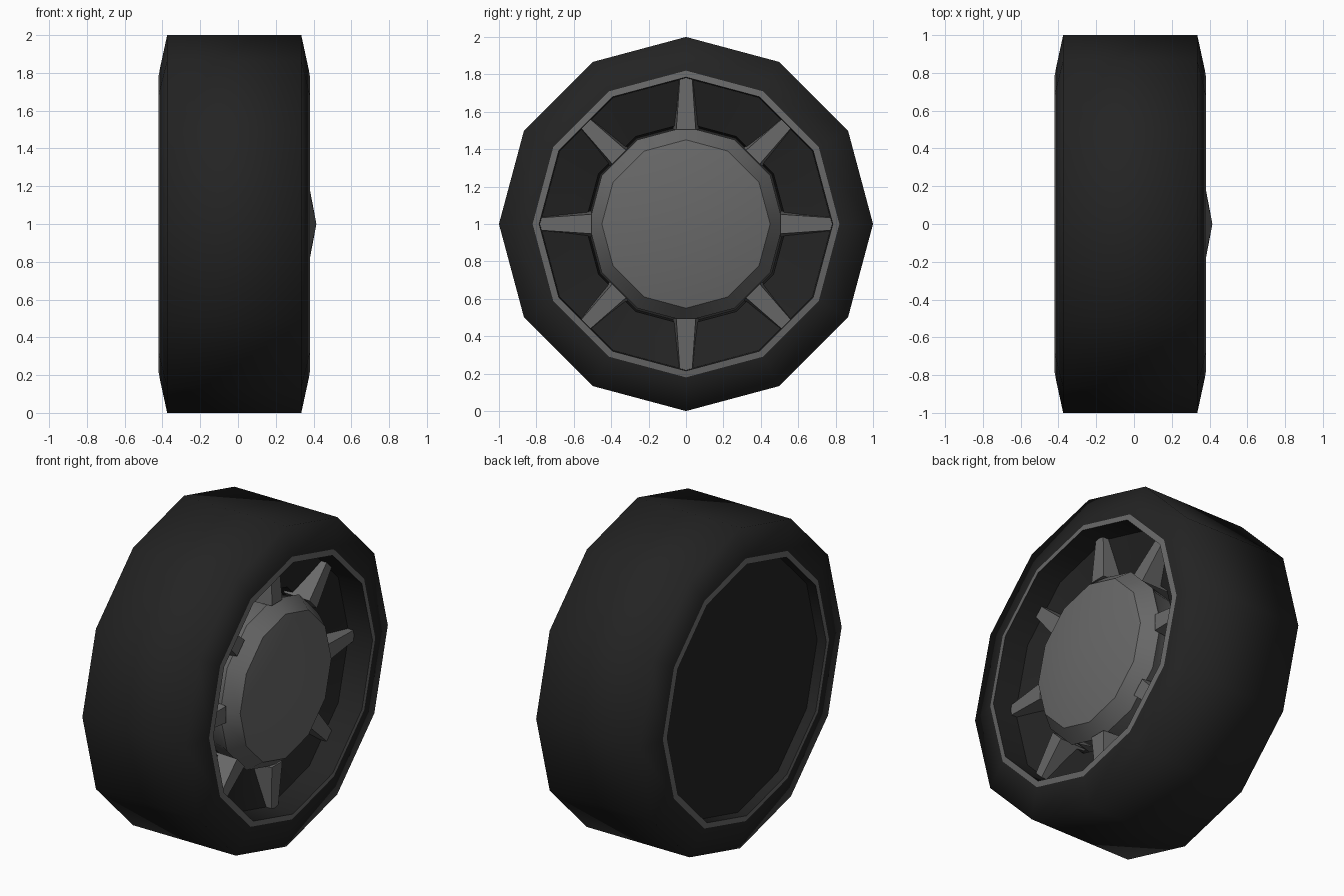
import bpy, bmesh, math
from mathutils import Matrix

if "Cube" in bpy.data.objects:
    bpy.data.objects.remove(bpy.data.objects["Cube"])

def material(name, v):
    m = bpy.data.materials.new(name)
    m.diffuse_color = (v, v, v, 1)
    m.use_nodes = True
    m.node_tree.nodes["Principled BSDF"].inputs["Base Color"].default_value = m.diffuse_color
    return m

RUBBER = material("black rubber", 0.017)
METAL = material("grey metal", 0.14)
SIDES = 12

def finish(bm, name, mat, angle):
    me = bpy.data.meshes.new(name)
    bm.to_mesh(me)
    bm.free()
    ob = bpy.data.objects.new(name, me)
    bpy.context.collection.objects.link(ob)
    me.materials.append(mat)
    if angle:
        bpy.ops.object.select_all(action='DESELECT')
        ob.select_set(True)
        bpy.context.view_layer.objects.active = ob
        bpy.ops.object.shade_smooth_by_angle(angle=math.radians(angle))
    return ob

def lathe(name, profile, mat, angle):
    """Spin (x, radius) points about the wheel axle; run from back to front on outer skins."""
    bm = bmesh.new()
    rings = []
    for x, r in profile:
        if r == 0:
            rings.append([bm.verts.new((x, 0, 1))] * SIDES)
        else:
            rings.append([bm.verts.new((x, r * math.cos(2 * math.pi * k / SIDES),
                                        1 + r * math.sin(2 * math.pi * k / SIDES)))
                          for k in range(SIDES)])
    for a, b in zip(rings, rings[1:]):
        for k in range(SIDES):
            j = (k + 1) % SIDES
            quad = [a[k], a[j], b[j], b[k]]
            bm.faces.new(list(dict.fromkeys(quad)))
    return finish(bm, name, mat, angle)

# tyre: tread and both sidewalls, fully smooth
lathe("tyre", [(-0.414, 0.82), (-0.375, 1), (0.335, 1), (0.374, 0.82)], RUBBER, 120)
# thin metal lips on both sides
lathe("front_rim_lip", [(0.374, 0.82), (0.38, 0.785)], METAL, 30)
lathe("back_rim_lip", [(-0.42, 0.785), (-0.414, 0.82)], METAL, 30)
# recessed dish behind the spokes, and the back plate
lathe("front_dish", [(0.38, 0.785), (0.22, 0.78), (0.15, 0.54), (0.06, 0.53), (0.06, 0)], RUBBER, 30)
lathe("back_plate", [(-0.36, 0), (-0.36, 0.78), (-0.42, 0.785)], RUBBER, 30)
# hub with a shallow pointed cap
lathe("hub", [(0.06, 0.48), (0.2, 0.5), (0.24, 0.52), (0.33, 0.45), (0.415, 0)], METAL, 32)

# eight tapered spokes
bm = bmesh.new()
for i in range(8):
    rot = Matrix.Translation((0, 0, 1)) @ Matrix.Rotation(i * math.pi / 4, 4, 'X')
    ends = []
    for r, front, half_front, half_back in ((0.505, 0.27, 0.052, 0.07), (0.78, 0.255, 0.033, 0.042)):
        pts = [(0.1, -half_back, r), (0.1, half_back, r),
               (front, half_front, r), (front, -half_front, r)]
        ends.append([bm.verts.new(rot @ Matrix.Translation(p).translation) for p in pts])
    a, b = ends
    bm.faces.new(a[::-1])
    bm.faces.new(b)
    for k in range(4):
        j = (k + 1) % 4
        bm.faces.new([a[k], a[j], b[j], b[k]])
bmesh.ops.recalc_face_normals(bm, faces=bm.faces)
finish(bm, "spokes", METAL, 0)
